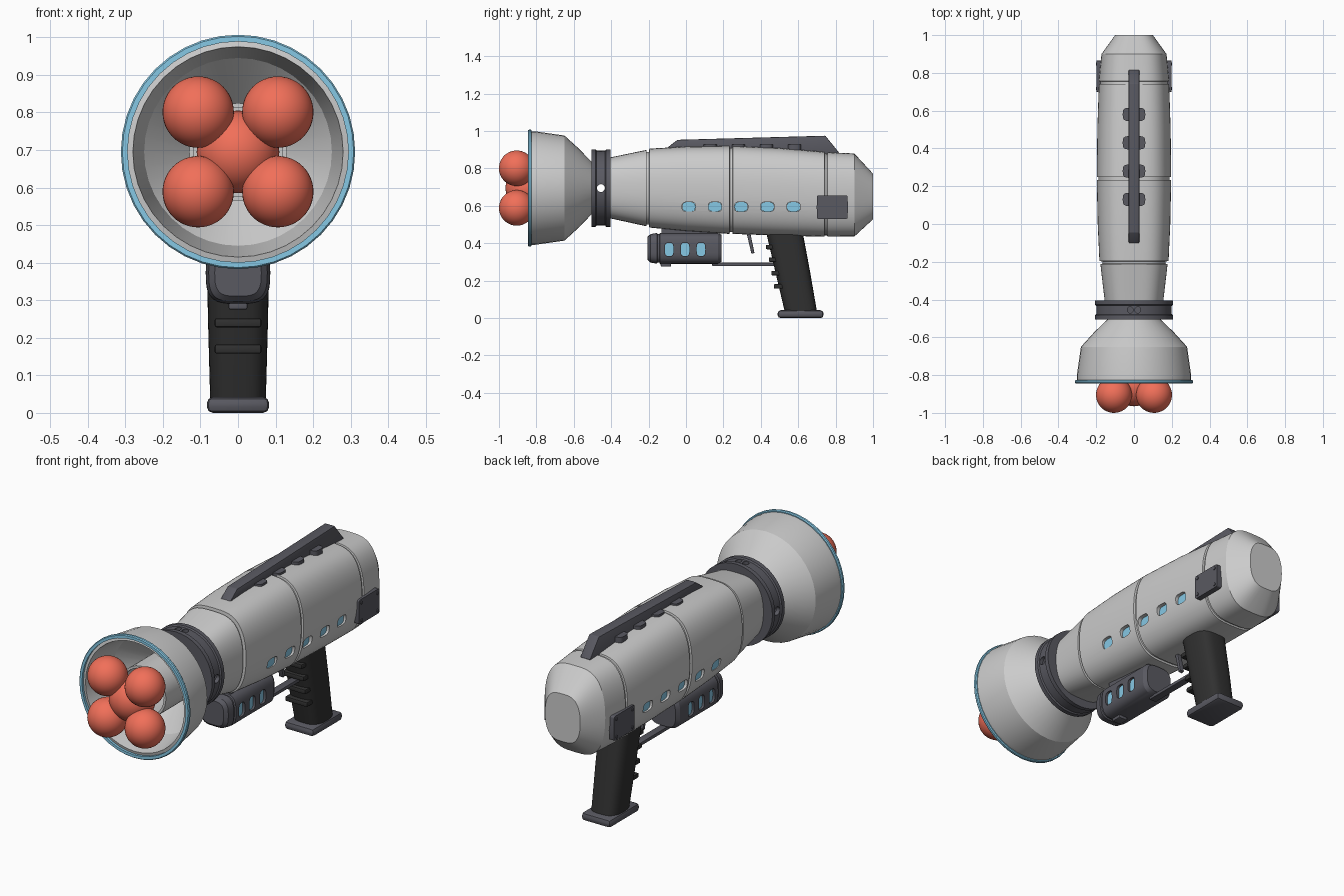
import bpy, bmesh
from math import sin, cos, pi, radians
from mathutils import Vector

if "Cube" in bpy.data.objects:
    bpy.data.objects.remove(bpy.data.objects["Cube"])

AXIS_Z = 0.695  # height of the barrel axis


def material(name, rgb):
    m = bpy.data.materials.new(name)
    m.diffuse_color = (*rgb, 1)
    m.use_nodes = True
    m.node_tree.nodes["Principled BSDF"].inputs["Base Color"].default_value = m.diffuse_color
    return m


DARK = material("dark_metal", (0.10, 0.10, 0.12))
BLACK = material("grip_black", (0.03, 0.03, 0.03))
BLUE = material("glass_blue", (0.24, 0.58, 0.78))
RED = material("ball_red", (0.88, 0.16, 0.10))
LIGHT = material("shell_light", (0.60, 0.60, 0.61))


def ring(axis, center, a, b, pa=1.0, pb=1.0, n=40):
    """Superellipse loop perpendicular to an axis (half sizes a, b)."""
    pts = []
    for i in range(n):
        t = 2 * pi * i / n
        u = a * abs(cos(t)) ** pa * (1 if cos(t) >= 0 else -1)
        v = b * abs(sin(t)) ** pb * (1 if sin(t) >= 0 else -1)
        off = {"x": (0, u, v), "y": (u, 0, v), "z": (u, v, 0)}[axis]
        pts.append(Vector(center) + Vector(off))
    return pts


def finish(ob, angle=30):
    bpy.ops.object.select_all(action="DESELECT")
    bpy.context.view_layer.objects.active = ob
    ob.select_set(True)
    for m in list(ob.modifiers):
        bpy.ops.object.modifier_apply(modifier=m.name)
    bpy.ops.object.shade_smooth_by_angle(angle=radians(angle))
    return ob


def solid(name, lofts, mat=None, closed=False, bevel=0, cutter=None):
    """Skin each list of rings; cap the ends, or join last to first."""
    bm = bmesh.new()
    for rings in lofts:
        vs = [[bm.verts.new(p) for p in r] for r in rings]
        n = len(vs[0])
        pairs = list(zip(vs, vs[1:])) + ([(vs[-1], vs[0])] if closed else [])
        for r0, r1 in pairs:
            for i in range(n):
                j = (i + 1) % n
                bm.faces.new((r0[i], r0[j], r1[j], r1[i]))
        if not closed:
            bm.faces.new(vs[0])
            bm.faces.new(vs[-1])
    bmesh.ops.recalc_face_normals(bm, faces=bm.faces)
    me = bpy.data.meshes.new(name)
    bm.to_mesh(me)
    bm.free()
    ob = bpy.data.objects.new(name, me)
    bpy.context.collection.objects.link(ob)
    if mat:
        me.materials.append(mat)
    if bevel:
        m = ob.modifiers.new("bevel", "BEVEL")
        m.width, m.segments = bevel, 2
    if cutter:
        m = ob.modifiers.new("cut", "BOOLEAN")
        m.operation, m.solver, m.object = "DIFFERENCE", "EXACT", cutter
    finish(ob)
    if cutter:
        bpy.data.objects.remove(cutter)
    return ob


def turned(profile):
    """Round loft about the barrel axis from (radius, y) pairs."""
    return [ring("y", (0, y, AXIS_Z), r, r) for r, y in profile]


def pill(axis, c, a, b, depth, p=0.6, n=20):
    d = Vector({"x": (depth, 0, 0), "y": (0, depth, 0), "z": (0, 0, depth)}[axis])
    return [ring(axis, Vector(c) + s * d, a, b, p, p, n) for s in (-1, 1)]


def prism(outline, w):
    """Side outline of (y, z) extruded across x."""
    return [[Vector((x, y, z)) for y, z in outline] for x in (-w, w)]


def box(y0, y1, z0, z1, w):
    return prism([(y0, z0), (y1, z0), (y1, z1), (y0, z1)], w)


def ball(name, loc, r):
    bpy.ops.mesh.primitive_uv_sphere_add(segments=40, ring_count=24, radius=r, location=loc)
    ob = bpy.context.object
    ob.name = name
    ob.data.materials.append(RED)
    bpy.ops.object.shade_smooth()


# Flared muzzle bell, its rim and inner hub
solid("muzzle_bell", [turned([(.135, -.5), (.21, -.572), (.281, -.65), (.303, -.805), (.303, -.83),
                              (.28, -.836), (.25, -.66), (.13, -.53), (.10, -.53)])], LIGHT)
solid("muzzle_rim", [turned([(.294, -.845), (.308, -.845), (.312, -.84), (.312, -.83),
                             (.308, -.825), (.294, -.825)])], BLUE, closed=True)
solid("muzzle_hub", [turned([(.118, -.525), (.13, -.525), (.13, -.77), (.118, -.77)])], LIGHT, closed=True)

# Cluster of balls in the muzzle
for i, (sx, sz) in enumerate([(-1, -1), (1, -1), (-1, 1), (1, 1)]):
    ball(f"muzzle_ball_{i + 1}", (sx * .106, -.905, AXIS_Z + sz * .106), .095)
ball("center_ball", (0, -.855, AXIS_Z), .11)

# Hollow collar with bolt holes
holes = solid("collar_cutter", [pill("x", (0, -.455, AXIS_Z), .021, .021, .3, 1)] +
              [pill("z", (x, -.455, .90), .015, .017, .04, 1) for x in (-.02, .02)])
solid("collar", [turned([(.12, -.505), (.207, -.505), (.207, -.483), (.20, -.478), (.20, -.432),
                         (.207, -.427), (.207, -.405), (.12, -.405), (.12, -.411), (.18, -.411),
                         (.18, -.499), (.12, -.499)])], DARK, closed=True, cutter=holes)

# Main body: (y, centre z, half width, half height), with three seams
sections = [(-.409, .696, .155, .162), (-.212, .695, .178, .204), (-.21, .695, .168, .194),
            (-.198, .695, .168, .194), (-.196, .695, .183, .211), (0, .691, .192, .226),
            (.232, .685, .197, .235), (.234, .685, .188, .226), (.248, .685, .188, .226),
            (.25, .685, .197, .235), (.5, .675, .194, .234), (.74, .662, .186, .227),
            (.742, .662, .178, .219), (.754, .661, .178, .219), (.756, .661, .186, .226),
            (.90, .658, .172, .222), (1.0, .65, .10, .122)]
window_ys = [.015, .155, .295, .435, .575]
cuts = solid("window_cutter", [pill("x", (s * .2, y, .595), .036, .026, .045)
                               for s in (-1, 1) for y in window_ys])
solid("body", [[ring("y", (0, y, z), a, b, .6, .9, 64) for y, z, a, b in sections]], LIGHT, cutter=cuts)
solid("body_windows", [pill("x", (s * .16, y, .595), .035, .025, .013)
                       for s in (-1, 1) for y in window_ys], BLUE)

# Bolted side plates
solid("side_plates", [pill("x", (s * .184, .782, .593), .083, .063, .014, .12, 24) for s in (-1, 1)], DARK)
solid("plate_bolts", [pill("x", (s * .199, .782 + dy, .593 + dz), .008, .008, .003, 1, 12)
                      for s in (-1, 1) for dy in (-.064, .064) for dz in (-.045, .045)], DARK)

# Top rail and its side lugs
solid("top_rail", [prism([(-.115, .90), (-.045, .953), (.745, .975), (.818, .885), (.80, .86), (0, .88)],
                         .028)], DARK, bevel=.004)
solid("rail_lugs", [pill("z", (0, y, .905), .06, .036, .022, .5) for y in (.13, .28, .43, .58)], DARK)

# Pod under the barrel with windows on both sides
pod = [(-.205, .062, .062), (-.19, .078, .076), (-.155, .085, .082), (-.152, .079, .076),
       (-.142, .079, .076), (-.139, .086, .083), (.17, .086, .083), (.19, .074, .072)]
pod_ys = (-.09, -.005, .08)
cuts = solid("pod_cutter", [pill("x", (s * .09, y, .367), .024, .036, .022) for s in (-1, 1) for y in pod_ys])
solid("pod", [[ring("y", (0, y, .373), a, b, .55, .65) for y, a, b in pod]], DARK, cutter=cuts)
solid("pod_windows", [pill("x", (s * .064, y, .367), .023, .035, .009)
                      for s in (-1, 1) for y in pod_ys], BLUE)
solid("pod_latch", [box(-.135, -.08, .275, .30, .025)], DARK, bevel=.005)
solid("pod_mount", [box(-.13, .17, .43, .52, .05)], DARK)

# Pistol grip with finger ridges and foot plate
solid("grip", [[ring("z", (0, .524, .47), .084, .098, .6, .7), ring("z", (0, .57, .25), .08, .093, .6, .7),
                ring("z", (0, .615, .03), .074, .086, .6, .7)]], BLACK)
solid("grip_ridges", [box(y, y + .06, z - .012, z + .012, .062)
                      for y, z in ((.428, .38), (.443, .312), (.457, .24), (.470, .17))], BLACK, bevel=.005)
solid("grip_foot", [box(.49, .735, 0, .042, .083)], DARK, bevel=.016)

# Trigger and guard
solid("trigger", [prism([(.325, .45), (.345, .45), (.366, .348), (.35, .343)], .012)], DARK, bevel=.003)
solid("trigger_guard", [box(.14, .48, .278, .296, .02)], DARK, bevel=.004)
